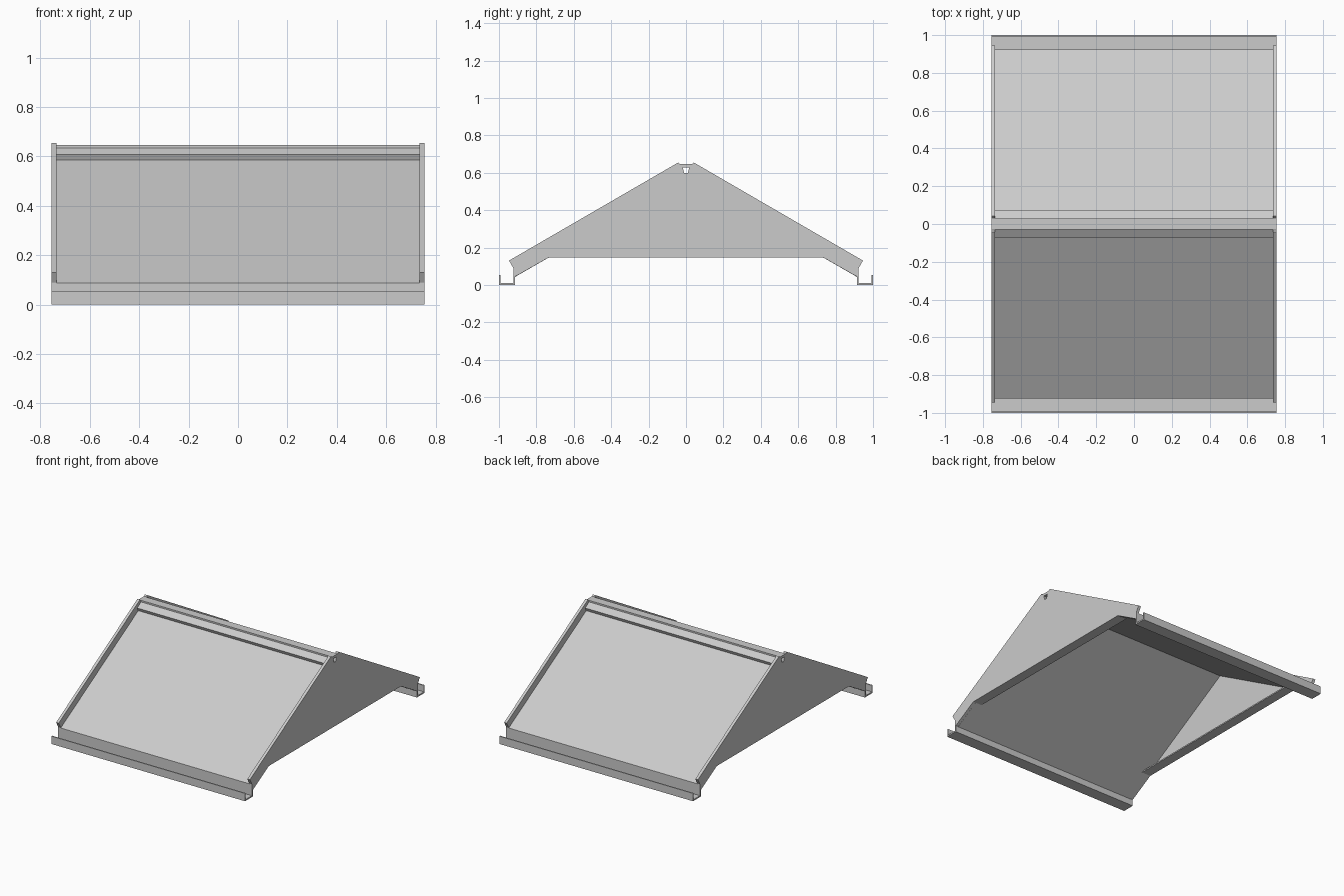
import bpy
import bmesh

if "Cube" in bpy.data.objects:
    bpy.data.objects.remove(bpy.data.objects["Cube"])

metal = bpy.data.materials.new("grey metal")
metal.diffuse_color = (0.6, 0.6, 0.6, 1)
metal.use_nodes = True
metal.node_tree.nodes["Principled BSDF"].inputs["Base Color"].default_value = metal.diffuse_color

HALF = 0.755    # half width over the gables
INNER = 0.735   # half width between the gables


def prism(name, profile, x0, x1):
    """Extrude a (y, z) outline along x."""
    bm = bmesh.new()
    face = bm.faces.new([bm.verts.new((x0, y, z)) for y, z in profile])
    ext = bmesh.ops.extrude_face_region(bm, geom=[face])
    verts = [g for g in ext["geom"] if isinstance(g, bmesh.types.BMVert)]
    bmesh.ops.translate(bm, verts=verts, vec=(x1 - x0, 0, 0))
    bmesh.ops.recalc_face_normals(bm, faces=bm.faces)
    mesh = bpy.data.meshes.new(name)
    bm.to_mesh(mesh)
    bm.free()
    mesh.materials.append(metal)
    ob = bpy.data.objects.new(name, mesh)
    bpy.context.collection.objects.link(ob)
    return ob


def flip(pts):
    return [(-y, z) for y, z in pts]


# gutter: outer lip, floor and inner wall that carries the panel
gutter = [(-1, 0), (-0.913, 0), (-0.913, 0.092), (-0.923, 0.088),
          (-0.923, 0.01), (-0.992, 0.01), (-0.992, 0.055), (-1, 0.055)]
# thick sloping panel with square-cut upper end, meeting at the lower ridge line
panel = [(-0.923, 0.088), (-0.0217, 0.6075), (0, 0.57), (-0.913, 0.044)]
for side, fn in (("front", list), ("back", flip)):
    prism(side + "_gutter", fn(gutter), -HALF, HALF)
    prism(side + "_panel", fn(panel), -INNER, INNER)

# ridge cap resting on the panels, with a raised flat strip
cap = [(-0.062, 0.586), (-0.072, 0.608), (-0.03, 0.635), (-0.03, 0.646)]
under = [(0.026, 0.607), (0.02, 0.632)]
prism("ridge_cap", cap + flip(cap)[::-1] + under + flip(under)[::-1],
      -INNER, INNER)

# gable plates with a small tapered hole below the ridge
half = [(-0.033, 0.646), (-0.042, 0.655), (-0.946, 0.131), (-0.923, 0.09),
        (-0.915, 0.045), (-0.905, 0.05), (-0.735, 0.147)]
hole = [(-0.018, 0.628), (0.018, 0.628), (0.009, 0.598), (-0.009, 0.598)]
cutter = prism("hole_cutter", hole, -1, 1)
cutter.hide_render = True
cutter.hide_viewport = True
# inward lip along the bottom edge of each gable
lip = [(-0.735, 0.147), (0.735, 0.147), (0.72, 0.156), (-0.72, 0.156)]
for side, s in (("left", -1), ("right", 1)):
    plate = prism(side + "_gable", half + flip(half)[::-1], s * INNER, s * HALF)
    mod = plate.modifiers.new("hole", "BOOLEAN")
    mod.operation = "DIFFERENCE"
    mod.solver = "EXACT"
    mod.object = cutter
    prism(side + "_gable_lip", lip, s * (INNER - 0.05), s * INNER)
